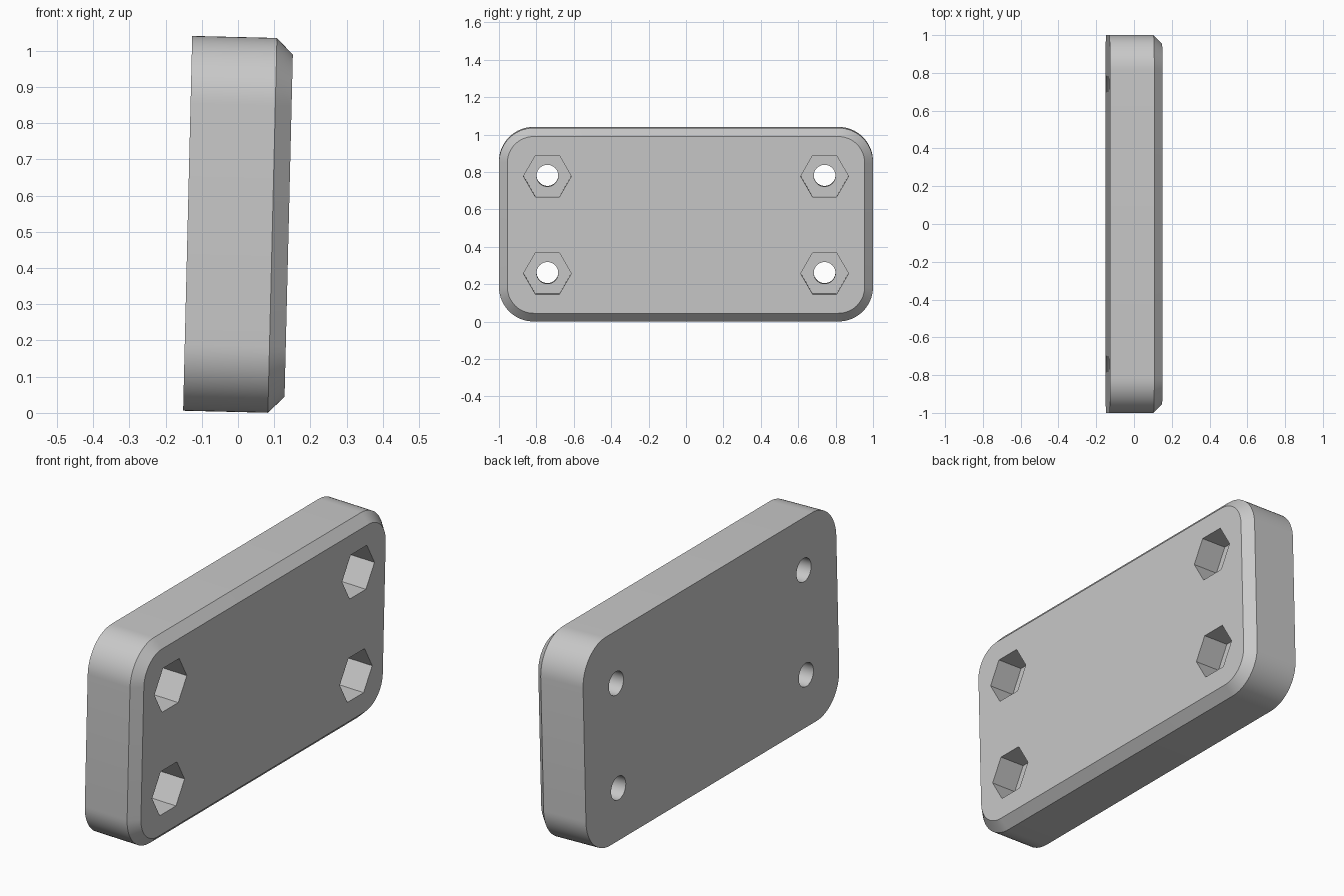
import bpy
import bmesh
from math import cos, sin, pi

if "Cube" in bpy.data.objects:
    bpy.data.objects.remove(bpy.data.objects["Cube"])

LENGTH, HEIGHT, THICK = 2.0, 1.035, 0.279
CORNER, CHAMFER = 0.185, 0.045
HOLE_Y, HOLE_Z, HOLE_R = 0.741, 0.26, 0.058
HEX_R, HEX_DEPTH = 0.128, 0.135
TILT = 0.0242

grey = bpy.data.materials.new("plain grey")
grey.use_nodes = True
colour = (0.58, 0.58, 0.58, 1)
grey.diffuse_color = colour
grey.node_tree.nodes["Principled BSDF"].inputs["Base Color"].default_value = colour


def circle(radius, sides, y=0, z=0):
    return [(y + radius * cos(2 * pi * i / sides), z + radius * sin(2 * pi * i / sides))
            for i in range(sides)]


def rounded_outline(inset, steps=16):
    """Rounded rectangle in the y-z plane, shrunk by the inset."""
    r = CORNER - inset
    cy, cz = LENGTH / 2 - CORNER, HEIGHT / 2 - CORNER
    points = []
    for k, (sy, sz) in enumerate([(1, 1), (-1, 1), (-1, -1), (1, -1)]):
        for i in range(steps + 1):
            a = (k + i / steps) * pi / 2
            points.append((sy * cy + r * cos(a), sz * cz + r * sin(a)))
    return points


def loft(bm, sections):
    """Closed solid through (x, outline) sections."""
    rings = [[bm.verts.new((x, y, z)) for y, z in outline] for x, outline in sections]
    for a, b in zip(rings, rings[1:]):
        for i in range(len(a)):
            j = (i + 1) % len(a)
            bm.faces.new((a[i], a[j], b[j], b[i]))
    bm.faces.new(rings[0][::-1])
    bm.faces.new(rings[-1])


def make_object(name, bm):
    bmesh.ops.recalc_face_normals(bm, faces=bm.faces)
    mesh = bpy.data.meshes.new(name)
    bm.to_mesh(mesh)
    bm.free()
    mesh.materials.append(grey)
    obj = bpy.data.objects.new(name, mesh)
    bpy.context.collection.objects.link(obj)
    return obj


def make_cutter(name, radius, sides, x0, x1):
    """Four prisms, one at each bolt position."""
    bm = bmesh.new()
    for y in (-HOLE_Y, HOLE_Y):
        for z in (-HOLE_Z, HOLE_Z):
            outline = circle(radius, sides, y, z)
            loft(bm, [(x0, outline), (x1, outline)])
    obj = make_object(name, bm)
    obj.hide_render = True
    return obj


# Plate with rounded corners and a chamfered face
half = THICK / 2
bm = bmesh.new()
loft(bm, [(-half, rounded_outline(0)),
          (half - CHAMFER, rounded_outline(0)),
          (half, rounded_outline(CHAMFER))])
plate = make_object("mounting_plate", bm)
bpy.context.view_layer.objects.active = plate
plate.select_set(True)

# Hexagonal nut pockets and round bolt holes
for cutter in (make_cutter("nut_pocket_cutter", HEX_R, 6, half - HEX_DEPTH, half + 0.1),
               make_cutter("bolt_hole_cutter", HOLE_R, 40, -half - 0.1, half + 0.2)):
    cut = plate.modifiers.new("cut", "BOOLEAN")
    cut.operation = "DIFFERENCE"
    cut.solver = "EXACT"
    cut.object = cutter
    bpy.ops.object.modifier_apply(modifier=cut.name)
    bpy.data.objects.remove(cutter)

# Smooth curves, then lean the plate slightly
bpy.ops.object.shade_smooth_by_angle(angle=pi / 6)
plate.rotation_euler.y = TILT
plate.location = (0.0005, 0, 0.52)
